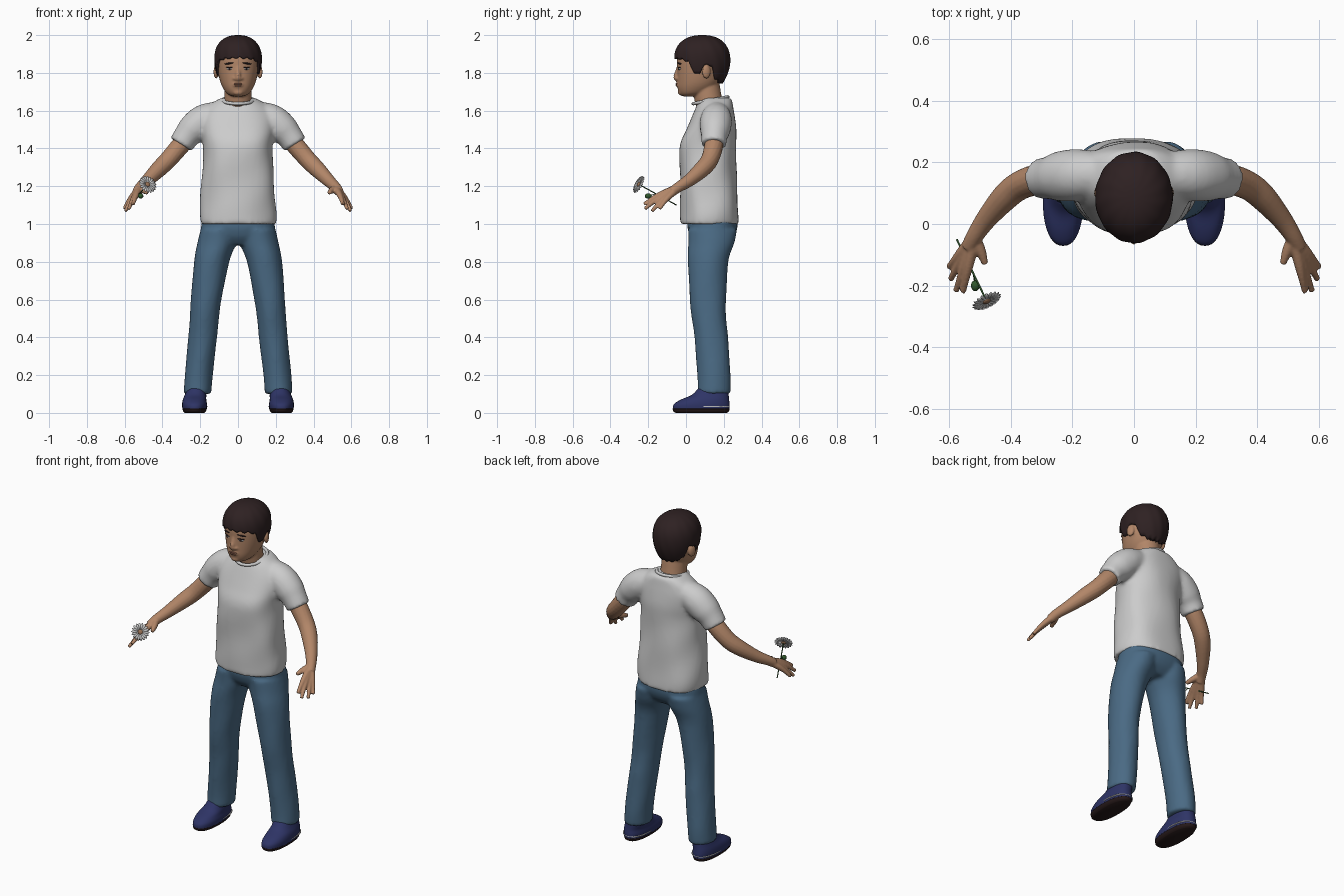
import bpy, bmesh, math
from mathutils import Vector, Matrix

if "Cube" in bpy.data.objects:
    bpy.data.objects.remove(bpy.data.objects["Cube"])


def material(name, r, g, b):
    m = bpy.data.materials.new(name)
    m.diffuse_color = [((c / 255 + 0.055) / 1.055) ** 2.4 for c in (r, g, b)] + [1]
    m.use_nodes = True
    m.node_tree.nodes["Principled BSDF"].inputs["Base Color"].default_value = m.diffuse_color
    return m


SKIN = material("skin", 178, 134, 104)
LIPS = material("lips", 146, 98, 80)
HAIR = material("dark_hair", 46, 33, 34)
CLOTH = material("light_grey_cloth", 204, 204, 204)
DENIM = material("denim", 74, 106, 132)
NAVY = material("navy_shoe", 46, 52, 102)
SOLE = material("dark_sole", 38, 25, 25)
WHITE = material("off_white", 205, 205, 205)
GREEN = material("leaf_green", 48, 88, 44)
POLLEN = material("flower_centre", 150, 112, 84)


def resample(pts, k=4):
    """Catmull-Rom interpolation of tuples."""
    out = []
    for i in range(len(pts) - 1):
        p = [pts[max(i - 1, 0)], pts[i], pts[i + 1], pts[min(i + 2, len(pts) - 1)]]
        for j in range(k):
            t = j / k
            out.append([0.5 * (2 * b + (c - a) * t + (2 * a - 5 * b + 4 * c - d) * t * t
                               + (3 * b - a - 3 * c + d) * t ** 3) for a, b, c, d in zip(*p)])
    return out + [list(pts[-1])]


def skin_rings(bm, rings):
    """Bridge rings of points into a closed solid."""
    vs = [[bm.verts.new(p) for p in r] for r in rings]
    n = len(vs[0])
    for a, b in zip(vs, vs[1:]):
        for i in range(n):
            bm.faces.new((a[i], a[(i + 1) % n], b[(i + 1) % n], b[i]))
    bm.faces.new(vs[0][::-1])
    bm.faces.new(vs[-1])


def loft(bm, rings, e=2.0, n=40, wave=0.0):
    """Stack of level superellipse rings: x, y, z, rx, ry."""
    out = []
    for x, y, z, rx, ry in resample(rings):
        ring = []
        for i in range(n):
            a = math.tau * i / n
            c, s = math.cos(a), math.sin(a)
            w = 1 + wave * (math.sin(5 * a + 9 * z) + math.sin(3 * a - 23 * z))
            ring.append((x + rx * w * math.copysign(abs(c) ** (2 / e), c),
                         y + ry * w * math.copysign(abs(s) ** (2 / e), s), z))
        out.append(ring)
    skin_rings(bm, out)


def tube(bm, pts, n=16, k=4):
    """Round tube through points: x, y, z, radius."""
    pts = resample(pts, k)
    out = []
    for i, p in enumerate(pts):
        d = Vector(pts[min(i + 1, len(pts) - 1)][:3]) - Vector(pts[max(i - 1, 0)][:3])
        q = d.to_track_quat('Z', 'Y')
        out.append([Vector(p[:3]) + q @ Vector((p[3] * math.cos(math.tau * j / n),
                    p[3] * math.sin(math.tau * j / n), 0)) for j in range(n)])
    skin_rings(bm, out)


def ball(bm, loc, size, rot=None):
    m = Matrix.Translation(loc) @ (rot or Matrix()) @ Matrix.Diagonal((*size, 1))
    bmesh.ops.create_uvsphere(bm, u_segments=20, v_segments=12, radius=1, matrix=m)


def finish(bm, name, mat, voxel=0, smooth=3):
    bmesh.ops.recalc_face_normals(bm, faces=bm.faces)
    for f in bm.faces:
        f.smooth = True
    me = bpy.data.meshes.new(name)
    bm.to_mesh(me)
    bm.free()
    ob = bpy.data.objects.new(name, me)
    me.materials.append(mat)
    bpy.context.collection.objects.link(ob)
    if voxel:  # fuse overlapping volumes into one soft surface
        r = ob.modifiers.new("fuse", 'REMESH')
        r.mode, r.voxel_size, r.use_smooth_shade = 'VOXEL', voxel, True
        s = ob.modifiers.new("soften", 'SMOOTH')
        s.factor, s.iterations = 0.5, smooth
    return ob


# shirt: torso and sleeves
bm = bmesh.new()
loft(bm, [(0, .125, 1.0, .198, .155), (0, .125, 1.06, .203, .154), (0, .12, 1.2, .193, .15),
          (0, .115, 1.35, .184, .15), (0, .117, 1.43, .184, .147), (0, .132, 1.5, .192, .132),
          (0, .145, 1.57, .19, .113), (0, .153, 1.62, .16, .098), (0, .158, 1.65, .122, .088),
          (0, .16, 1.668, .088, .078)], e=2.3, n=64, wave=.012)
for s in (-1, 1):
    tube(bm, [(s * .06, .165, 1.595, .06), (s * .17, .16, 1.555, .083),
              (s * .235, .155, 1.505, .082), (s * .272, .15, 1.465, .07),
              (s * .302, .147, 1.42, .066)], n=28)
finish(bm, "shirt", CLOTH, .011, 5)

# collar band
bm = bmesh.new()
loop = []
for i in range(33):
    a = math.tau * i / 32
    loop.append((.083 * math.cos(a), .13 + .092 * math.sin(a), 1.655 + .018 * math.sin(a), .009))
tube(bm, loop, n=8, k=1)
finish(bm, "collar", CLOTH)

# jeans: hips and legs
bm = bmesh.new()
loft(bm, [(0, .135, .89, .12, .08), (0, .138, .93, .19, .115), (0, .14, .98, .196, .132),
          (0, .14, 1.03, .188, .13)], e=2.3)
for s in (-1, 1):
    loft(bm, [(s * .215, .148, .1, .073, .087), (s * .208, .148, .2, .074, .088),
              (s * .187, .134, .4, .076, .089), (s * .178, .122, .5, .077, .091),
              (s * .168, .116, .6, .081, .096), (s * .14, .117, .8, .093, .107),
              (s * .112, .134, .9, .103, .122), (s * .1, .14, .97, .098, .13)], wave=.008)
finish(bm, "jeans", DENIM, .011, 4)

# shoes with soles, trim and tongue
for s, side in ((-1, "left"), (1, "right")):
    x = s * .23
    bm = bmesh.new()
    loft(bm, [(x, .08, .018, .064, .15), (x, .083, .045, .066, .148), (x, .1, .07, .062, .128),
              (x - s * .005, .128, .095, .057, .098), (x - s * .01, .145, .13, .05, .08)], e=2.3)
    finish(bm, side + "_shoe", NAVY)
    bm = bmesh.new()
    loft(bm, [(x, .08, 0, .052, .135), (x, .08, .008, .06, .147), (x, .08, .022, .065, .151)], e=2.3)
    finish(bm, side + "_sole", SOLE)
    bm = bmesh.new()
    loft(bm, [(x, .125, .032, .0675, .106), (x, .125, .036, .0675, .106)], e=2.3)
    finish(bm, side + "_shoe_trim", WHITE)

# arms with hands
FINGERS = [(.555, -.222, 1.105), (.578, -.218, 1.08), (.596, -.18, 1.068), (.602, -.14, 1.08)]
wrist = Vector((.517, -.04, 1.195))
for s, side in ((-1, "left"), (1, "right")):
    bm = bmesh.new()
    tube(bm, [(s * .25, .15, 1.48, .048), (s * .305, .147, 1.415, .05), (s * .37, .125, 1.34, .047),
              (s * .42, .085, 1.29, .044), (s * .48, .015, 1.23, .034), (s * .517, -.04, 1.195, .028),
              (s * .535, -.075, 1.17, .026)])
    for i, tip in enumerate(FINGERS):
        tip = Vector(tip)
        k = wrist.lerp(tip, .5) + Vector((0, 0, .008))
        m = wrist.lerp(tip, .75) + Vector((0, 0, .008))
        w = wrist.lerp(tip, .12)
        tube(bm, [(s * w.x, w.y, w.z, .02), (s * k.x, k.y, k.z, .0165),
                  (s * m.x, m.y, m.z, .0125), (s * tip.x, tip.y, tip.z, .0095)], n=12)
    tube(bm, [(s * .515, -.05, 1.19, .02), (s * .497, -.088, 1.178, .017),
              (s * .483, -.13, 1.165, .0105)], n=12)
    finish(bm, side + "_arm", SKIN, .005, 3)

# head, neck, nose and ears
bm = bmesh.new()
loft(bm, [(0, .02, 1.676, .03, .04), (0, .036, 1.69, .058, .07), (0, .055, 1.72, .08, .099),
          (0, .07, 1.76, .096, .116), (0, .08, 1.82, .108, .127), (0, .085, 1.88, .111, .131),
          (0, .085, 1.94, .095, .115), (0, .085, 1.97, .06, .075)], e=2.1)
loft(bm, [(0, .145, 1.58, .08, .075), (0, .12, 1.65, .073, .074), (0, .105, 1.74, .07, .073)])
tube(bm, [(0, -.037, 1.84, .01), (0, -.046, 1.805, .012), (0, -.053, 1.778, .015), (0, -.04, 1.762, .014)])
ball(bm, (0, -.027, 1.697), (.028, .016, .016))
ball(bm, (0, -.04, 1.738), (.03, .013, .016))
for s in (-1, 1):
    ball(bm, (s * .016, -.044, 1.77), (.012, .012, .01))
    ball(bm, (s * .116, .108, 1.805), (.012, .024, .036), Matrix.Rotation(s * .35, 4, 'Z'))
finish(bm, "head", SKIN, .006, 3)

# hair: shell whose lower edge follows a hairline by angle from the front
HAIRLINE = [(0, 1.88), (40, 1.875), (60, 1.86), (72, 1.80), (84, 1.79), (92, 1.84),
            (112, 1.84), (122, 1.775), (150, 1.75), (180, 1.748)]


def hairline(deg):
    for (a, z0), (b, z1) in zip(HAIRLINE, HAIRLINE[1:]):
        if deg <= b:
            return z0 + (z1 - z0) * (deg - a) / (b - a)
    return HAIRLINE[-1][1]


def hair_scale(z):
    if z > 1.87:
        return max(0, 1 - ((z - 1.87) / .13) ** 2.3) ** (1 / 2.3)
    return 1 - .24 * ((1.87 - z) / .12) ** 2


bm = bmesh.new()
N, M = 96, 22
rings = [[] for _ in range(M + 2)]
for i in range(N):
    a = math.tau * i / N
    lo = hairline(math.degrees(min(a, math.tau - a))) + .005 * math.sin(19 * a)
    for j in range(M + 2):
        t = max(j - 1, 0) / M
        z = lo + (1.9999 - lo) * math.sin(t * math.pi / 2)
        k = hair_scale(z) * (.86 if j == 0 else 1)
        k *= 1 + .008 * math.sin(13 * a + 30 * z)
        rings[j].append((.126 * k * math.sin(a), .086 - .148 * k * math.cos(a), z))
skin_rings(bm, rings)
finish(bm, "hair", HAIR)

# face details
whites, darks, lips = bmesh.new(), bmesh.new(), bmesh.new()
for s in (-1, 1):
    turn = Matrix.Rotation(s * .35, 4, 'Z')
    ball(whites, (s * .045, -.034, 1.822), (.017, .006, .006), turn)
    ball(darks, (s * .044, -.037, 1.822), (.007, .005, .0065), turn)
    ball(darks, (s * .045, -.036, 1.829), (.02, .006, .0028), turn)
    ball(darks, (s * .047, -.035, 1.85), (.026, .007, .0045), turn @ Matrix.Rotation(s * .12, 4, 'Y'))
ball(lips, (0, -.047, 1.742), (.025, .009, .0045))
ball(lips, (0, -.046, 1.732), (.021, .009, .005))
finish(whites, "eye_whites", WHITE)
finish(darks, "pupils_and_brows", HAIR)
finish(lips, "mouth", LIPS)

# flower held in one hand
foot, top = Vector((-.575, -.05, 1.10)), Vector((-.478, -.25, 1.21))
axis = (top - foot).normalized()
face = Matrix.Translation(top) @ axis.to_track_quat('Z', 'Y').to_matrix().to_4x4()
bm = bmesh.new()
tube(bm, [(*foot, .003), (*foot.lerp(top, .5), .003), (*top, .003)], n=8)
leaf = Vector((-.515, -.2, 1.148))
tube(bm, [(*foot.lerp(top, .55), .002), (*leaf, .002)], n=6)
ball(bm, leaf, (.014, .018, .014))
finish(bm, "stem_and_leaf", GREEN)
bm = bmesh.new()
for i in range(18):
    spin = face @ Matrix.Rotation(math.tau * i / 18, 4, 'Z')
    pts = [(.006, -.003, 0), (.035, -.0075, .003), (.046, -.005, .002), (.051, 0, 0),
           (.046, .005, .002), (.035, .0075, .003), (.006, .003, 0)]
    bm.faces.new([bm.verts.new(spin @ Vector(p)) for p in pts])
petals = finish(bm, "petals", WHITE)
petals.modifiers.new("thickness", 'SOLIDIFY').thickness = .002
bm = bmesh.new()
ball(bm, top, (.014, .014, .007), face.to_3x3().to_4x4())
finish(bm, "flower_centre", POLLEN)
